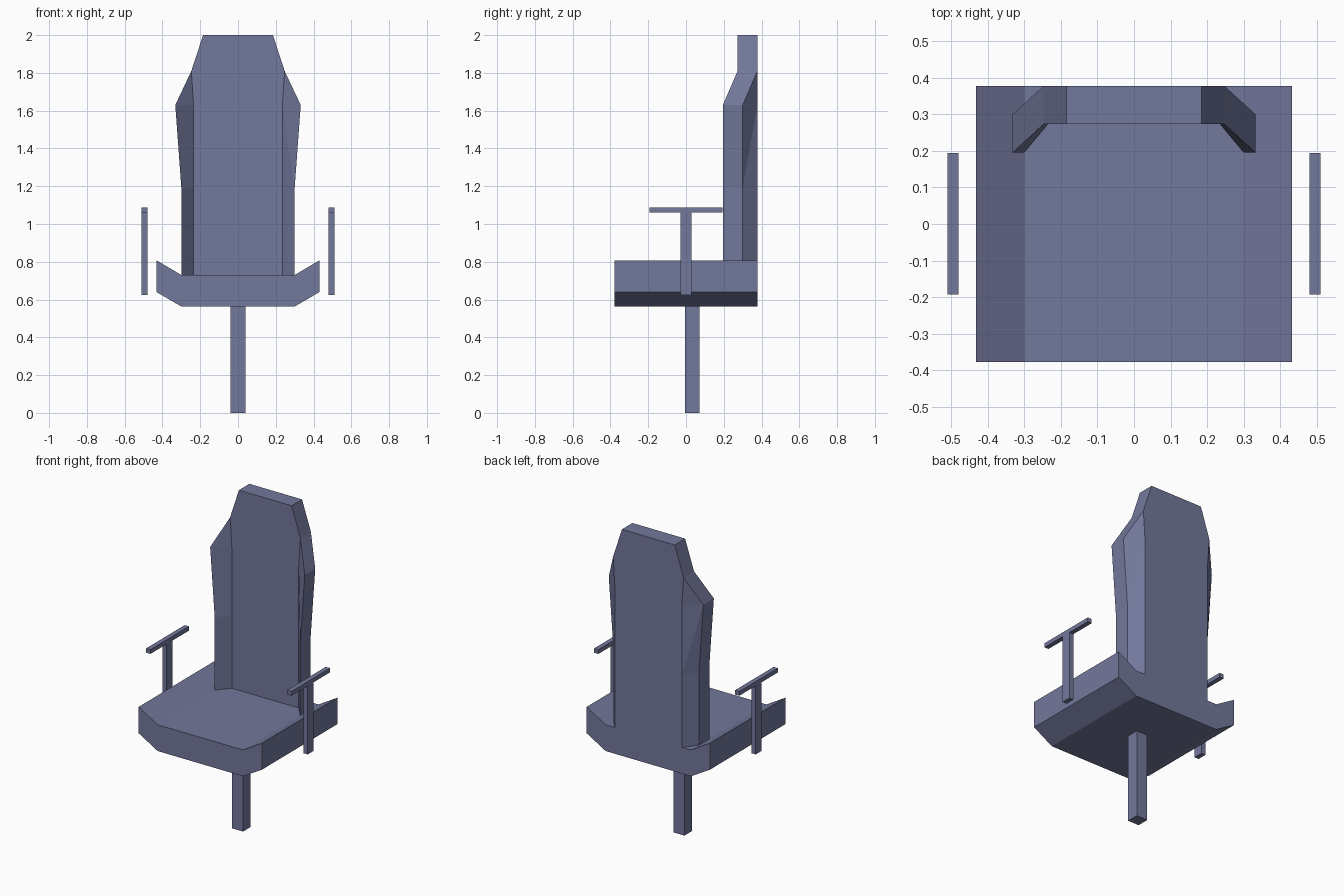
import bpy
import bmesh

if "Cube" in bpy.data.objects:
    bpy.data.objects.remove(bpy.data.objects["Cube"], do_unlink=True)

COLOUR = (0.171, 0.188, 0.328, 1)
slate = bpy.data.materials.new("slate_blue")
slate.use_nodes = True
slate.diffuse_color = COLOUR
slate.node_tree.nodes["Principled BSDF"].inputs["Base Color"].default_value = COLOUR


def finish(name, bm):
    bmesh.ops.remove_doubles(bm, verts=bm.verts, dist=0.0005)
    bmesh.ops.recalc_face_normals(bm, faces=bm.faces)
    mesh = bpy.data.meshes.new(name)
    bm.to_mesh(mesh)
    bm.free()
    mesh.materials.append(slate)
    obj = bpy.data.objects.new(name, mesh)
    bpy.context.collection.objects.link(obj)
    return obj


def box(name, low, high):
    bm = bmesh.new()
    bmesh.ops.create_cube(bm, size=1)
    for v in bm.verts:
        for i in range(3):
            v.co[i] = low[i] if v.co[i] < 0 else high[i]
    return finish(name, bm)


# Seat: bucket profile extruded from front to back
half = [(0.3, 0.563), (0.432, 0.64), (0.432, 0.808), (0.3, 0.73)]
profile = half + [(-x, z) for x, z in reversed(half)]
bm = bmesh.new()
face = bm.faces.new([bm.verts.new((x, -0.378, z)) for x, z in profile])
sides = bmesh.ops.extrude_face_region(bm, geom=[face])["geom"]
for v in sides:
    if isinstance(v, bmesh.types.BMVert):
        v.co.y = 0.378
# Extruding keeps the first cap, so both ends are closed
finish("seat", bm)

# Backrest: stacked sections; each has centre width, wing width and wing depth
FRONT, BACK = 0.273, 0.378
levels = [
    (0.73, 0.235, 0.3, 0.078),
    (1.19, 0.235, 0.3, 0.078),
    (1.63, 0.235, 0.332, 0.078),
    (1.81, 0.247, 0.247, 0),
    (2.0, 0.185, 0.185, 0),
]
bm = bmesh.new()
rings = []
for z, centre, wing, depth in levels:
    right = [(centre, FRONT), (wing, FRONT - depth), (wing, BACK - depth), (centre, BACK)]
    points = right + [(-x, y) for x, y in reversed(right)]
    rings.append([bm.verts.new((x, y, z)) for x, y in points])
for level, (lower, upper) in enumerate(zip(rings, rings[1:])):
    for i in range(8):
        j = (i + 1) % 8
        a, b, c, d = lower[i], lower[j], upper[j], upper[i]
        if level == 1 and i in (0, 5):
            bm.faces.new((a, b, d))
            bm.faces.new((b, c, d))
        elif level == 1 and i in (2, 4):
            bm.faces.new((a, b, c))
            bm.faces.new((a, c, d))
        else:
            bm.faces.new((a, b, c, d))
bm.faces.new(rings[0])
bm.faces.new(rings[-1])
bmesh.ops.dissolve_degenerate(bm, dist=0.0005, edges=bm.edges)
finish("backrest", bm)

# Single square stem
box("stem", (-0.039, -0.005, 0), (0.039, 0.072, 0.563))

# Armrests: a flat pad on a thin post at each side
for side, sign in (("left", 1), ("right", -1)):
    x0, x1 = sorted((sign * 0.48, sign * 0.51))
    box(side + "_arm_pad", (x0, -0.193, 1.06), (x1, 0.194, 1.087))
    box(side + "_arm_post", (x0, -0.03, 0.625), (x1, 0.03, 1.06))
